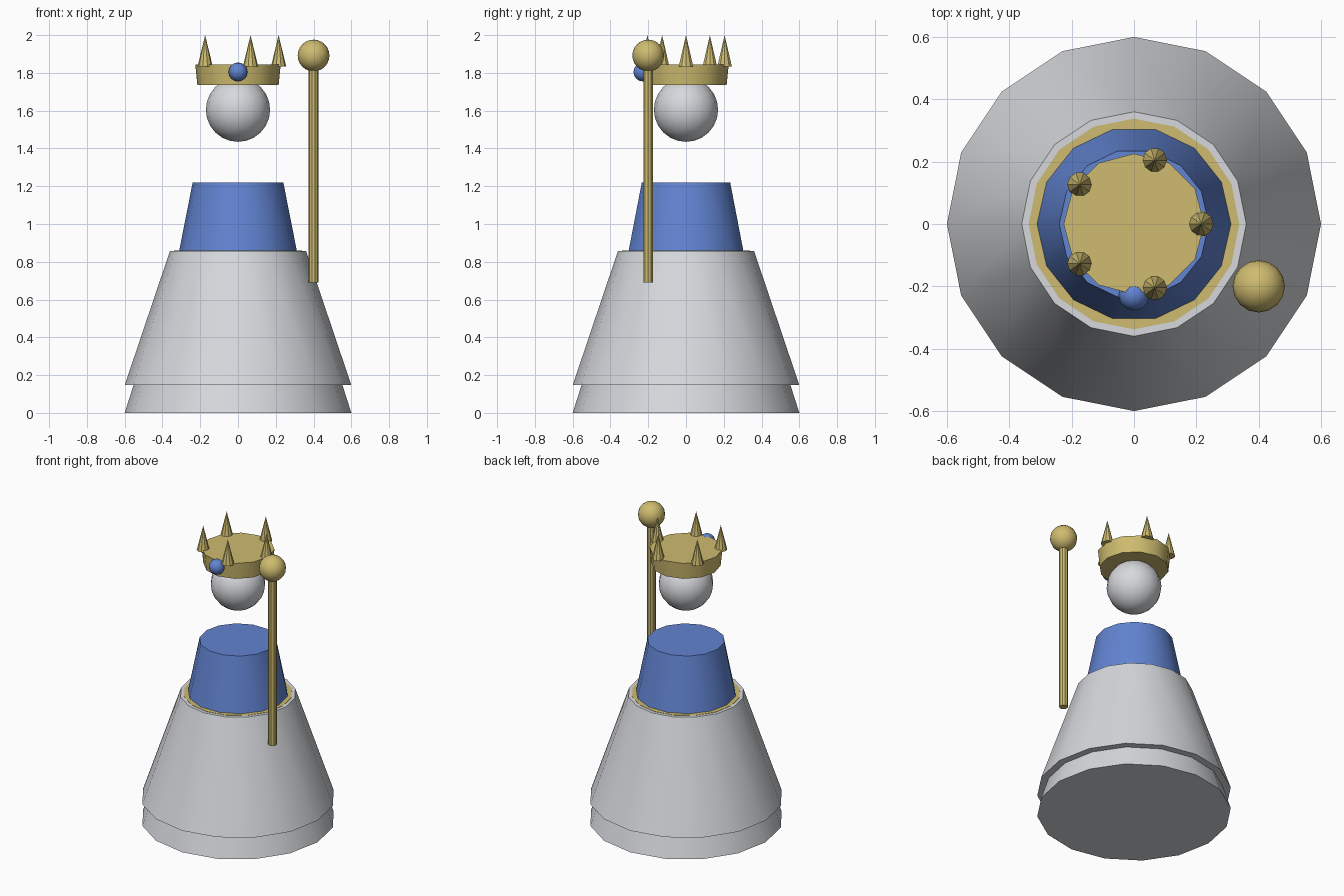
import bpy
from math import cos, sin, radians, tau

cube = bpy.data.objects.get("Cube")
if cube:
    bpy.data.objects.remove(cube, do_unlink=True)


def material(name, rgb):
    mat = bpy.data.materials.new(name)
    mat.use_nodes = True
    color = (*rgb, 1)
    mat.diffuse_color = color
    mat.node_tree.nodes["Principled BSDF"].inputs["Base Color"].default_value = color
    return mat


white = material("pale grey", (0.67, 0.69, 0.72))
blue = material("royal blue", (0.12, 0.23, 0.64))
gold = material("gold", (0.62, 0.50, 0.16))


def finish(name, mat):
    obj = bpy.context.object
    obj.name = name
    obj.data.materials.append(mat)
    bpy.ops.object.shade_smooth_by_angle(angle=radians(35))
    return obj


def frustum(name, mat, sides, r1, r2, z1, z2, x=0, y=0):
    # turned so that one corner always lies on the +x axis
    bpy.ops.mesh.primitive_cone_add(
        vertices=sides, radius1=r1, radius2=r2, depth=z2 - z1,
        location=(x, y, (z1 + z2) / 2), rotation=(0, 0, -tau / 4))
    return finish(name, mat)


def ball(name, mat, radius, location, segments=16, rings=12):
    bpy.ops.mesh.primitive_uv_sphere_add(
        segments=segments, ring_count=rings, radius=radius, location=location)
    return finish(name, mat)


# Robe in two overlapping tiers, with a belt and a torso
frustum("robe_hem", white, 16, 0.6, 0.37, 0, 0.72)
frustum("robe_skirt", white, 16, 0.6, 0.36, 0.147, 0.858)
frustum("belt", gold, 16, 0.338, 0.338, 0.80, 0.86)
frustum("torso", blue, 14, 0.315, 0.24, 0.84, 1.22)

# Floating head with crown
ball("head", white, 0.17, (0, 0, 1.605))
frustum("crown_band", gold, 12, 0.215, 0.226, 1.735, 1.845)
for i in range(5):
    a = i * tau / 5
    frustum(f"crown_spike_{i + 1}", gold, 10, 0.04, 0, 1.835, 2.0,
            0.215 * cos(a), 0.215 * sin(a))
ball("crown_gem", blue, 0.05, (0, -0.228, 1.805), 12, 8)

# Sceptre on the left side
frustum("sceptre_rod", gold, 10, 0.027, 0.027, 0.69, 1.85, 0.4, -0.2)
ball("sceptre_orb", gold, 0.084, (0.4, -0.2, 1.892))
